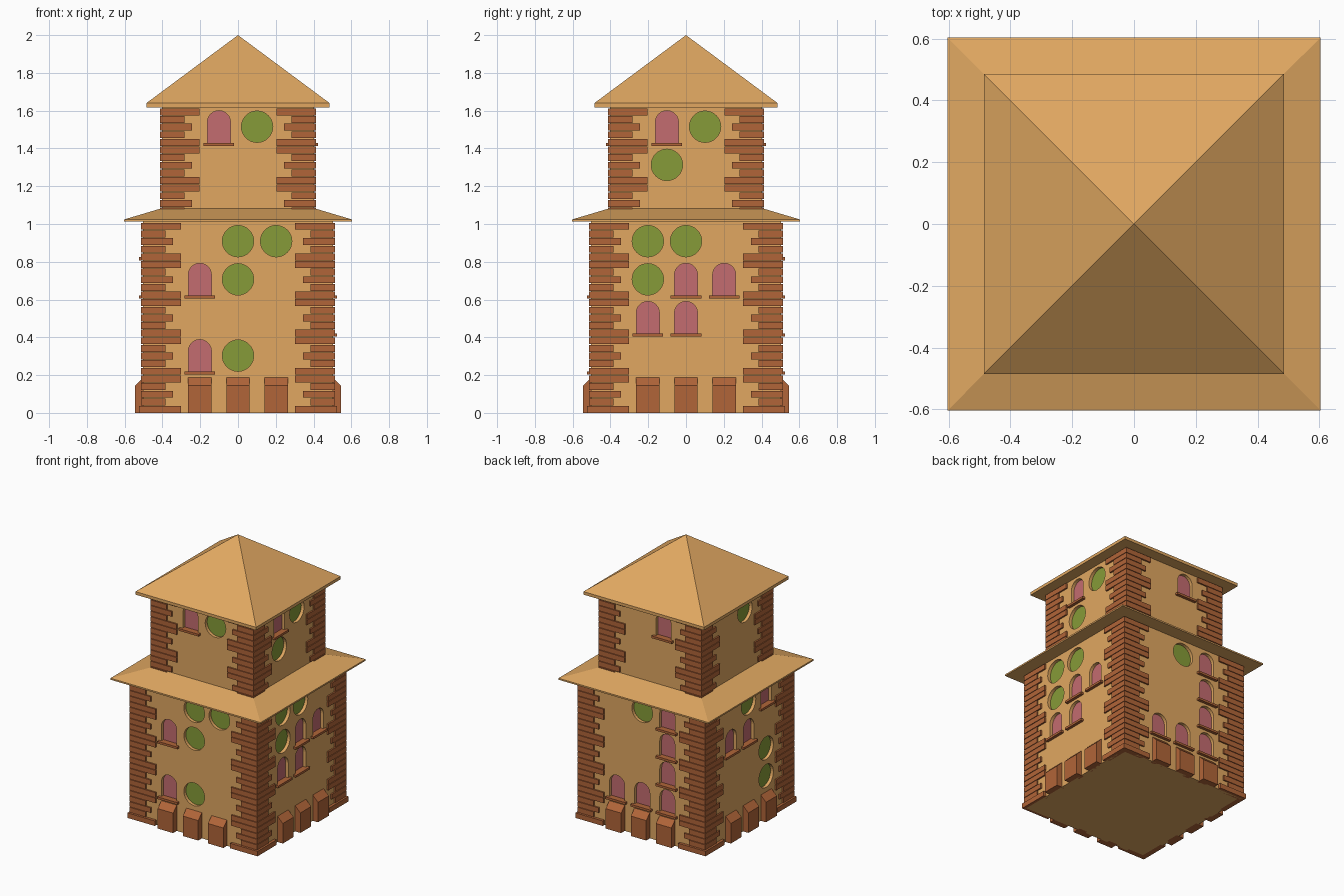
import bpy, bmesh, math
from mathutils import Matrix, Vector

if "Cube" in bpy.data.objects:
    bpy.data.objects.remove(bpy.data.objects["Cube"])

S = 0.202                      # wall grid cell
Z2 = 5 * S                     # start of the upper storey
LOW, UP = 0.503, 0.403         # wall half widths
RECESS = 0.025


def material(name, rgb):
    m = bpy.data.materials.new(name)
    m.diffuse_color = (*rgb, 1)
    m.use_nodes = True
    m.node_tree.nodes["Principled BSDF"].inputs["Base Color"].default_value = m.diffuse_color
    return m


PLASTER = material("plaster", (0.75, 0.39, 0.12))
BRICK = material("brick", (0.44, 0.13, 0.04))
PINK = material("pink_glass", (0.55, 0.15, 0.16))
GREEN = material("green_glass", (0.24, 0.33, 0.04))


def finish(name, bm, mat):
    bmesh.ops.recalc_face_normals(bm, faces=bm.faces)
    me = bpy.data.meshes.new(name)
    bm.to_mesh(me)
    bm.free()
    me.materials.append(mat)
    ob = bpy.data.objects.new(name, me)
    bpy.context.collection.objects.link(ob)
    return ob


def loft(bm, a, b):
    """Closed solid between two matching outlines."""
    va = [bm.verts.new(p) for p in a]
    vb = [bm.verts.new(p) for p in b]
    n = len(a)
    bm.faces.new(va)
    bm.faces.new(vb[::-1])
    for i in range(n):
        j = (i + 1) % n
        bm.faces.new((va[i], vb[i], vb[j], va[j]))


def wall_prism(bm, side, outline, d0, d1):
    """Extrude a (u, z) outline outwards from a wall; side 0..3 = front, right, back, left."""
    rot = Matrix.Rotation(side * math.pi / 2, 3, 'Z')
    loft(bm, *[[rot @ Vector((u, -d, z)) for u, z in outline] for d in (d0, d1)])


def rect(u0, u1, z0, z1):
    return [(u0, z0), (u1, z0), (u1, z1), (u0, z1)]


def square(h, z):
    return [(-h, -h, z), (h, -h, z), (h, h, z), (-h, h, z)]


def arch(u, z):
    r, spring = 0.061, z + 0.125
    top = [(u + r * math.cos(t * math.pi / 12), spring + r * math.sin(t * math.pi / 12)) for t in range(13)]
    return [(u - r, z + 0.014), (u + r, z + 0.014)] + top


def disc(u, z):
    return [(u + 0.083 * math.cos(t * math.pi / 16), z + S / 2 + 0.083 * math.sin(t * math.pi / 16))
            for t in range(32)]


# Openings per side: (column, row); upper columns are half cells
ARCHES = {
    "lower": [[(-1, 1), (-1, 3)],
              [(-1, 2), (0, 2), (0, 3), (1, 3)],
              [(-1, 1), (0, 1), (1, 1), (1, 2), (1, 3), (1, 4)],
              [(-1, 3), (0, 3), (1, 4)]],
    "upper": [[(-.5, 7)], [(-.5, 7)], [(.5, 7)], []]}
ROUNDS = {
    "lower": [[(0, 1), (0, 3), (0, 4), (1, 4)],
              [(-1, 3), (-1, 4), (0, 4)],
              [(0, 4)],
              [(1, 1), (1, 2), (0, 4)]],
    "upper": [[(.5, 7)], [(.5, 7), (-.5, 6)], [], [(.5, 7)]]}

for storey, half, z0, z1 in (("lower", LOW, 0, Z2 + 0.01), ("upper", UP, Z2 + 0.01, 8 * S + 0.004)):
    # Plaster walls, glass panes and sills
    walls, cut, pink, green, sills = [bmesh.new() for _ in range(5)]
    loft(walls, square(half, z0), square(half, z1))
    for side in range(4):
        for shapes, make, glass in ((ARCHES, arch, pink), (ROUNDS, disc, green)):
            for col, row in shapes[storey][side]:
                outline = make(col * S, row * S)
                wall_prism(cut, side, outline, half - RECESS, half + 0.05)
                wall_prism(glass, side, outline, half - RECESS - 0.004, half - RECESS + 0.002)
                if make is arch:
                    u, z = col * S, row * S
                    wall_prism(sills, side, rect(u - 0.081, u + 0.081, z, z + 0.016),
                               half - RECESS, half + 0.021)
    body = finish(storey + "_walls", walls, PLASTER)
    cutter = finish(storey + "_window_cutter", cut, PLASTER)
    cutter.hide_render = True
    cutter.hide_viewport = True
    mod = body.modifiers.new("windows", 'BOOLEAN')
    mod.operation, mod.solver, mod.object = 'DIFFERENCE', 'EXACT', cutter
    finish(storey + "_arched_panes", pink, PINK)
    finish(storey + "_round_panes", green, GREEN)
    finish(storey + "_window_sills", sills, BRICK)

    # Corner bricks: L-shaped courses of varying length at each corner
    bricks = bmesh.new()
    reach = (0.2, 0.12, 0.16, 0.12, 0.2)
    course = S / 5
    first, last = (0, 25) if storey == "lower" else (26, 40)
    for i in range(first, last):
        out = half + (0.02 if i == 0 else 0.011)
        inner, end = half - 0.02, half - reach[i % 5]
        shape = [(out, out), (end, out), (end, inner), (inner, inner), (inner, end), (out, end)]
        za, zb = i * course, (i + 1) * course - 0.004
        for sx in (-1, 1):
            for sy in (-1, 1):
                loft(bricks, [(sx * x, sy * y, za) for x, y in shape], [(sx * x, sy * y, zb) for x, y in shape])
    finish(storey + "_corner_bricks", bricks, BRICK)

# Sloped-top buttresses at the foot of every wall
butt = bmesh.new()
for side in range(4):
    rot = Matrix.Rotation(side * math.pi / 2, 3, 'Z')
    profile = [(LOW - 0.02, 0), (0.545, 0), (0.545, 0.145), (LOW, 0.187), (LOW - 0.02, 0.187)]
    for col in (-1, 0, 1):
        loft(butt, *[[rot @ Vector((col * S + w, -d, z)) for d, z in profile] for w in (-0.062, 0.062)])
finish("buttresses", butt, BRICK)

# Skirt roof between the storeys
skirt = bmesh.new()
loft(skirt, square(0.603, Z2 + 0.003), square(0.603, Z2 + 0.014))
loft(skirt, square(0.603, Z2 + 0.014), square(0.405, 1.083))
finish("skirt_roof", skirt, PLASTER)

# Pyramid roof with a thin eave
roof = bmesh.new()
loft(roof, square(0.485, 1.618), square(0.485, 1.64))
eave = [roof.verts.new(p) for p in square(0.485, 1.64)]
apex = roof.verts.new((0, 0, 2))
for i in range(4):
    roof.faces.new((eave[i], eave[(i + 1) % 4], apex))
bmesh.ops.remove_doubles(roof, verts=roof.verts, dist=0.0001)
finish("pyramid_roof", roof, PLASTER)
